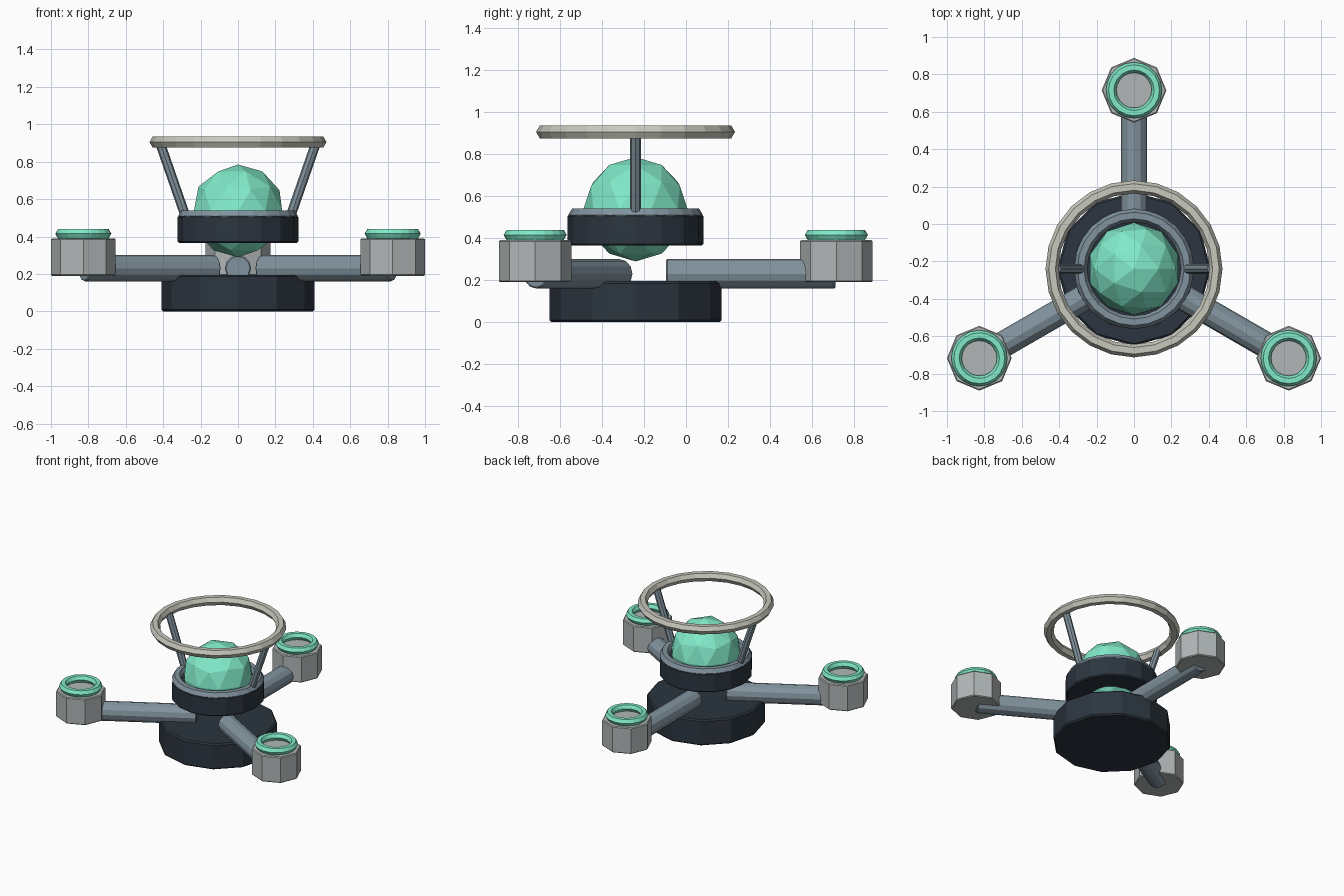
import bpy
from math import cos, sin, radians
from mathutils import Vector

if "Cube" in bpy.data.objects:
    bpy.data.objects.remove(bpy.data.objects["Cube"])

CY = -0.24  # hub axis position in y


def colour(name, rgb):
    m = bpy.data.materials.new(name)
    m.diffuse_color = (*rgb, 1)
    m.use_nodes = True
    m.node_tree.nodes["Principled BSDF"].inputs["Base Color"].default_value = m.diffuse_color
    return m


DARK = colour("dark_navy", (0.025, 0.036, 0.05))
STEEL = colour("blue_steel", (0.22, 0.29, 0.34))
GREY = colour("light_grey", (0.44, 0.47, 0.47))
MINT = colour("mint", (0.22, 0.82, 0.58))
IVORY = colour("ivory", (0.58, 0.58, 0.51))


def finish(name, mat, bevel=0):
    ob = bpy.context.object
    ob.name = name
    ob.data.materials.append(mat)
    if bevel:
        b = ob.modifiers.new("bevel", "BEVEL")
        b.width = bevel
        b.segments = 1
        b.limit_method = "ANGLE"
        b.angle_limit = radians(60)
    return ob


def drum(name, x, y, z0, z1, r, sides, mat, bevel):
    bpy.ops.mesh.primitive_cylinder_add(vertices=sides, radius=r, depth=z1 - z0,
                                        location=(x, y, (z0 + z1) / 2))
    return finish(name, mat, bevel)


def rod(name, a, b, r, sides, mat, bevel=0):
    a, b = Vector(a), Vector(b)
    d = b - a
    bpy.ops.mesh.primitive_cylinder_add(vertices=sides, radius=r, depth=d.length,
                                        location=(a + b) / 2)
    bpy.context.object.rotation_euler = d.to_track_quat("Z", "Y").to_euler()
    return finish(name, mat, bevel)


def ring(name, x, y, z, major, minor, sides, mat):
    bpy.ops.mesh.primitive_torus_add(major_radius=major, minor_radius=minor,
                                     major_segments=sides, minor_segments=6,
                                     location=(x, y, z))
    return finish(name, mat)


# Hub: base, collar with lip, and faceted core
drum("base", 0, CY, 0, 0.195, 0.41, 12, DARK, 0.01)
drum("collar", 0, CY, 0.365, 0.512, 0.323, 16, DARK, 0.008)
ring("collar_lip", 0, CY, 0.51, 0.285, 0.035, 24, STEEL)
bpy.ops.mesh.primitive_ico_sphere_add(subdivisions=2, radius=0.248,
                                      location=(0, CY, 0.537))
finish("core", MINT)

# Three arms, each with an octagonal pod and glowing ring
for i, ang in enumerate((90, 210, 330), 1):
    dx, dy = cos(radians(ang)), sin(radians(ang))
    px, py = dx * 0.955, CY + dy * 0.955
    rod(f"arm_{i}", (dx * 0.145, CY + dy * 0.145, 0.23),
        (dx * 0.95, CY + dy * 0.95, 0.23), 0.07, 12, STEEL, 0.006)
    drum(f"pod_{i}", px, py, 0.19, 0.39, 0.173, 8, GREY, 0.006)
    ring(f"pod_ring_{i}", px, py, 0.415, 0.122, 0.028, 20, MINT)

# Overhead hoop on two leaning struts
for side, s in (("left", -1), ("right", 1)):
    rod(f"strut_{side}", (s * 0.283, CY, 0.515), (s * 0.415, CY, 0.895),
        0.026, 8, STEEL)
ring("hoop", 0, CY, 0.905, 0.438, 0.035, 24, IVORY)
